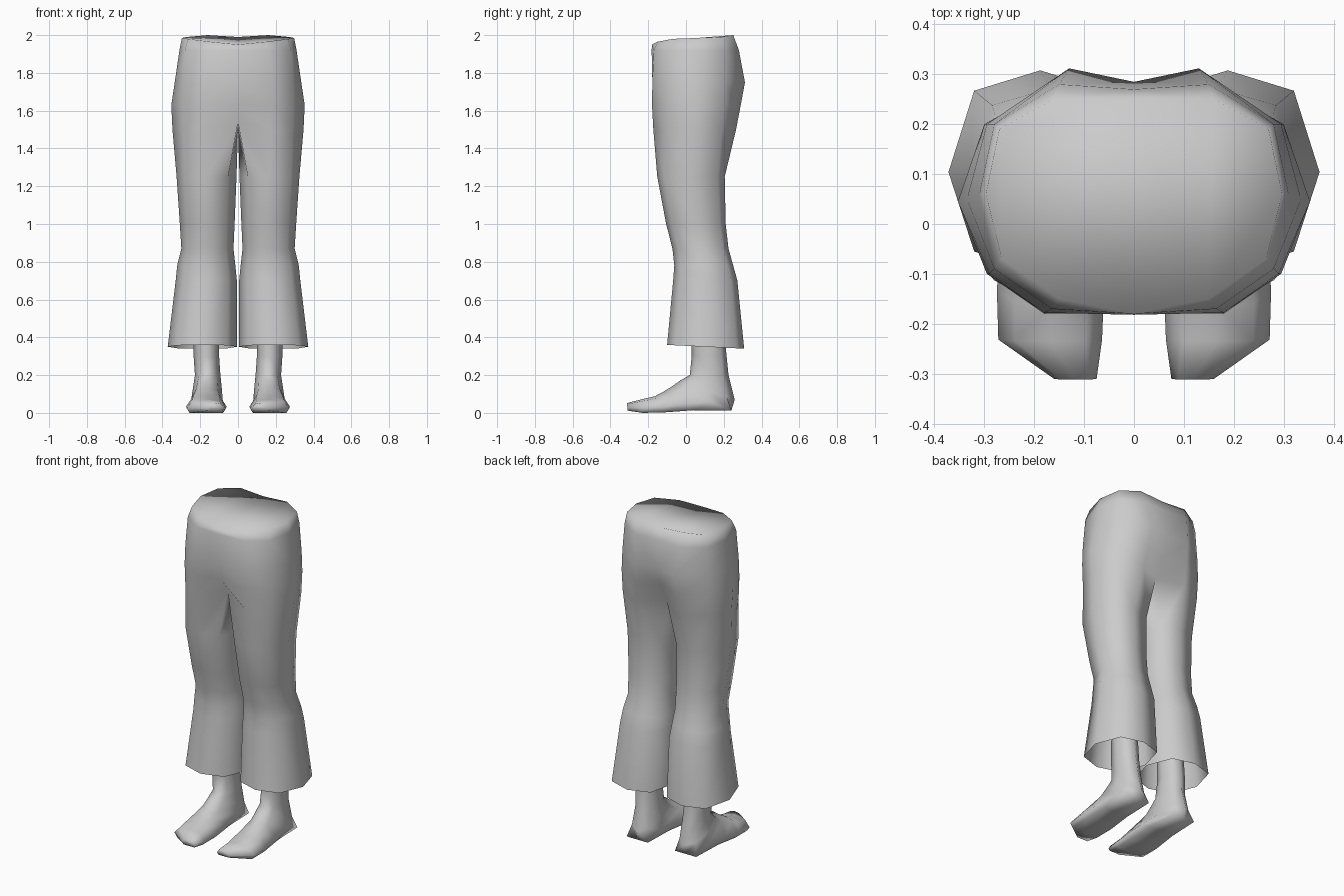
import bpy, bmesh

if "Cube" in bpy.data.objects:
    bpy.data.objects.remove(bpy.data.objects["Cube"])

def mirrored_object(name, bm):
    """Turn one half into a smooth object mirrored across x = 0."""
    bmesh.ops.recalc_face_normals(bm, faces=bm.faces)
    for f in bm.faces:
        f.smooth = True
    me = bpy.data.meshes.new(name)
    bm.to_mesh(me)
    bm.free()
    ob = bpy.data.objects.new(name, me)
    bpy.context.collection.objects.link(ob)
    mod = ob.modifiers.new("Mirror", "MIRROR")
    mod.merge_threshold = 0.002
    return ob

def add_ring(bm, pts):
    return [bm.verts.new(p) for p in pts]

def bridge(bm, a, b, closed):
    n = len(a)
    for i in range(n if closed else n - 1):
        j = (i + 1) % n
        bm.faces.new((a[i], a[j], b[j], b[i]))

# Trousers: hip half-rings run front centre, round the side, to back centre
bm = bmesh.new()
rim = [(0, -.18, 1.95), (.15, -.15, 1.965), (.265, -.07, 1.98), (.297, .06, 1.985),
       (.27, .19, 1.99), (.16, .25, 2.0), (0, .25, 1.99)]
hips = [
    (1.92, [(0, -.182), (.165, -.17), (.28, -.09), (.31, .06), (.28, .2), (.15, .28), (0, .27)]),
    (1.75, [(0, -.178), (.18, -.178), (.29, -.1), (.335, .05), (.295, .2), (.13, .312), (0, .285)]),
    (1.63, [(0, -.165), (.18, -.18), (.295, -.1), (.353, .045), (.3, .2), (.14, .29), (0, .235)]),
]
prev = add_ring(bm, rim)
bm.faces.new(prev)
for z, pts in hips:
    cur = add_ring(bm, [(x, y, z) for x, y in pts])
    bridge(bm, prev, cur, False)
    prev = cur

# Crotch ring gains one inner point, so every leg ring has eight sides
crotch = add_ring(bm, [(0, -.10, 1.54), (.17, -.173, 1.5), (.29, -.1, 1.5), (.347, .05, 1.5),
                       (.3, .19, 1.5), (.15, .265, 1.5), (0, .19, 1.52), (0, .05, 1.5)])
bridge(bm, prev, crotch[:7], False)
prev = crotch

DIAG = ((-.72, -.78), (0, -1), (.72, -.78), (1, 0), (.72, .8), (0, 1), (-.72, .8), (-1, 0))
# z, inner x, outer x, front y, back y
legs = [(1.25, .008, .325, -.152, .205), (1.0, .018, .308, -.105, .21),
        (.87, .024, .3, -.072, .225), (.78, .014, .322, -.062, .25),
        (.7, .006, .33, -.068, .272), (.35, .004, .372, -.1, .308)]
for z, x0, x1, y0, y1 in legs:
    cx, rx, cy, ry = (x0 + x1) / 2, (x1 - x0) / 2, (y0 + y1) / 2, (y1 - y0) / 2
    tilt = .01 if z == .35 else 0
    cur = add_ring(bm, [(cx + rx * u, cy + ry * v, z - tilt * v) for u, v in DIAG])
    bridge(bm, prev, cur, True)
    prev = cur
mirrored_object("flared_trousers", bm)

# Feet: rings turn from the level shin to the upright toe
# front (y, z), back (y, z), inner x, outer x, flat sole
feet = [((.03, .45), (.2, .45), .1, .235, 0), ((.03, .3), (.215, .3), .1, .235, 0),
        ((.02, .2), (.225, .2), .093, .228, 0), ((-.03, .172), (.258, .07), .085, .24, 0),
        ((-.07, .143), (.24, .012), .08, .25, 1), ((-.12, .112), (.04, .014), .07, .262, 1),
        ((-.165, .088), (-.11, .003), .06, .275, 1), ((-.235, .072), (-.23, 0), .064, .272, 1),
        ((-.312, .052), (-.31, .012), .075, .16, 1)]
bm = bmesh.new()
prev = None
for (fy, fz), (by, bz), x0, x1, flat in feet:
    side, low, wide = (.65, 1, .85) if flat else (.5, .85, .72)
    prof = ((0, 0), (.68, .14), (1, side), (wide, low), (0, 1), (-wide, low), (-1, side), (-.68, .14))
    cx, rx = (x0 + x1) / 2, (x1 - x0) / 2
    cur = add_ring(bm, [(cx + rx * u, fy + (by - fy) * t, fz + (bz - fz) * t) for u, t in prof])
    if prev:
        bridge(bm, prev, cur, True)
    prev = cur
bm.faces.new(prev)
mirrored_object("bare_feet", bm)
